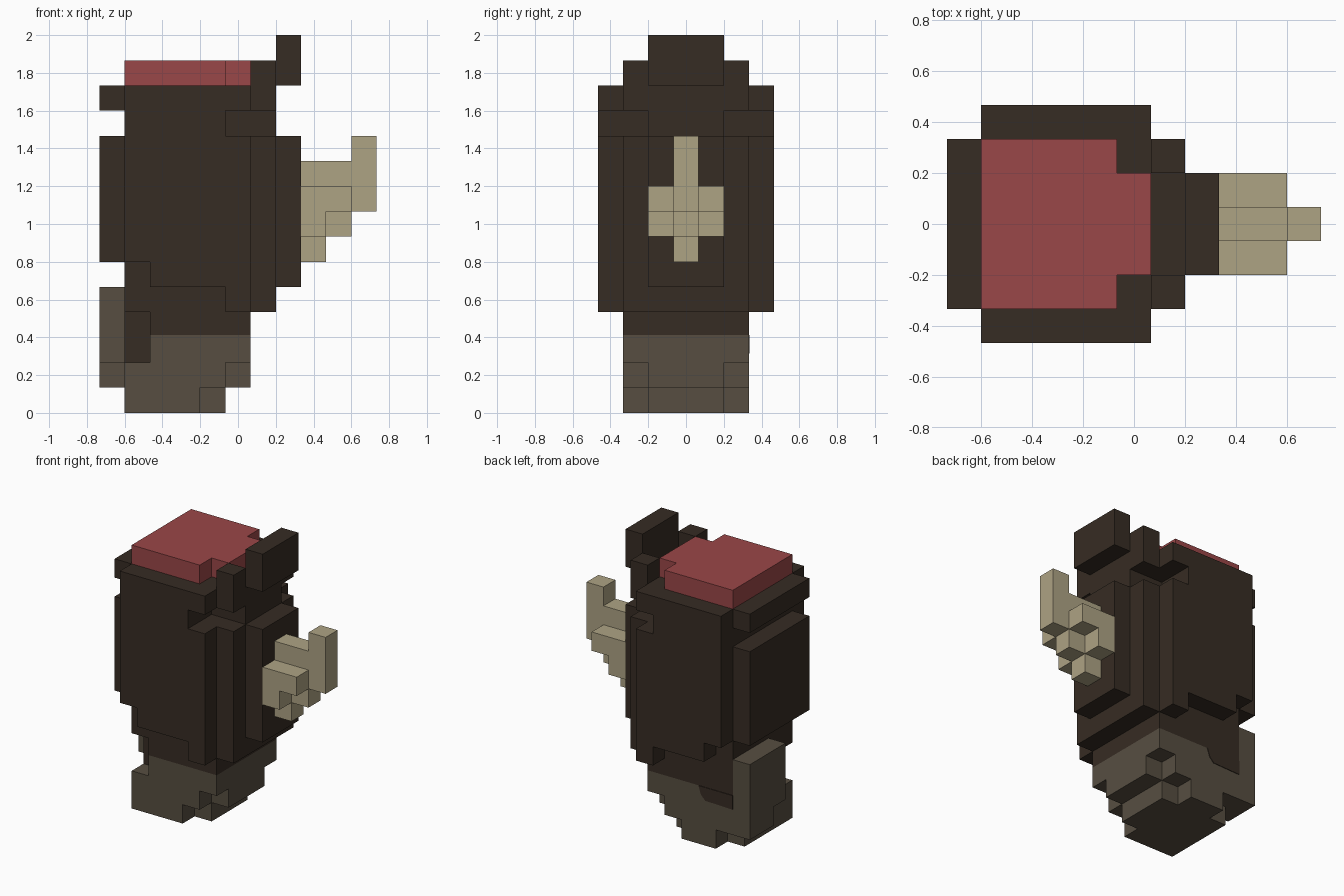
import bpy, bmesh
from itertools import product

if "Cube" in bpy.data.objects:
    bpy.data.objects.remove(bpy.data.objects["Cube"], do_unlink=True)

U = 2 / 15  # block size


def material(name, rgb):
    m = bpy.data.materials.new(name)
    m.use_nodes = True
    m.diffuse_color = (*rgb, 1)
    m.node_tree.nodes["Principled BSDF"].inputs["Base Color"].default_value = (*rgb, 1)
    return m


BROWN = material("dark brown", (0.037, 0.025, 0.017))
GREY = material("grey brown", (0.095, 0.076, 0.053))
RED = material("muted red", (0.323, 0.063, 0.065))
TAN = material("tan", (0.423, 0.366, 0.231))


def place(x, y, z):
    """Block units to world; the colour seam at level 3 sits slightly higher."""
    return ((x - 5.5) * U, (y - 3.5) * U, (3.1 if z == 3 else z) * U)


def blocks(*boxes):
    """Set of cells filled by boxes (x0, x1, y0, y1, z0, z1)."""
    return {c for x0, x1, y0, y1, z0, z1 in boxes
            for c in product(range(x0, x1), range(y0, y1), range(z0, z1))}


def both_sides(*boxes):
    """Boxes mirrored across the middle of the depth."""
    return blocks(*boxes, *[(a, b, 7 - d, 7 - c, e, f) for a, b, c, d, e, f in boxes])


def finish(name, bm, mat):
    bmesh.ops.recalc_face_normals(bm, faces=bm.faces)
    me = bpy.data.meshes.new(name)
    bm.to_mesh(me)
    bm.free()
    me.materials.append(mat)
    bpy.context.collection.objects.link(bpy.data.objects.new(name, me))


def shell(name, cells, mat):
    """Outer skin of a set of cells, with flat areas merged."""
    bm = bmesh.new()
    verts = {}
    for c in cells:
        for axis, side in product(range(3), (0, 1)):
            n = list(c)
            n[axis] += 2 * side - 1
            if tuple(n) in cells:
                continue
            ring = []
            for a, b in ((0, 0), (1, 0), (1, 1), (0, 1)):
                p = list(c)
                p[axis] += side
                p[(axis + 1) % 3] += a
                p[(axis + 2) % 3] += b
                p = tuple(p)
                if p not in verts:
                    verts[p] = bm.verts.new(place(*p))
                ring.append(verts[p])
            if not side:
                ring.reverse()
            bm.faces.new(ring)
    bmesh.ops.dissolve_limit(bm, angle_limit=0.01, verts=bm.verts, edges=bm.edges)
    finish(name, bm, mat)


# Main body: core, stepped side layers, front column, back panels and top posts
body = blocks((1, 6, 1, 6, 3, 13), (6, 7, 1, 6, 4, 11), (6, 7, 2, 5, 11, 13),
              (7, 8, 2, 5, 5, 11), (0, 1, 1, 6, 6, 11), (0, 1, 1, 6, 12, 13),
              (1, 2, 2, 5, 2, 3))
body |= both_sides((1, 2, 0, 1, 6, 13), (2, 5, 0, 1, 5, 13),
                   (5, 6, 0, 1, 4, 13), (6, 7, 1, 2, 12, 14))
body -= both_sides((5, 7, 0, 2, 11, 12))   # notches under the brim
body -= blocks((1, 2, 1, 2, 2, 4))         # recess by the base
shell("body", body, BROWN)

# Upright crest at the top
shell("crest", blocks((7, 8, 2, 5, 13, 15)), BROWN)

# Red cap
shell("cap", blocks((1, 5, 1, 6, 13, 14), (5, 6, 2, 5, 13, 14)), RED)

# Stepped base
base = blocks((1, 5, 1, 6, 0, 1), (1, 6, 1, 6, 1, 3))
base -= both_sides((4, 5, 1, 2, 0, 1), (5, 6, 1, 2, 1, 2))
base -= blocks((1, 2, 5, 6, 0, 1), (1, 2, 1, 5, 2, 3))
shell("base", base, GREY)

# Rear support block, offset to one side
shell("rear_support", blocks((0, 1, 3, 6, 2, 5), (0, 1, 4, 6, 1, 2)), GREY)

# Tan horn, stepping outward and up
shell("horn", blocks((8, 9, 3, 4, 6, 10), (9, 10, 3, 4, 7, 10), (10, 11, 3, 4, 8, 11),
                     (8, 9, 2, 5, 7, 9), (9, 10, 2, 5, 8, 9)), TAN)

# Thin brown patch running down the side of the base
bm = bmesh.new()
outline = [(1, 2.35), (2.6, 2.4), (2.85, 2.65), (3, 3.1), (1, 3.1)]
face = bm.faces.new([bm.verts.new(place(x, 6, z)) for x, z in outline])
out = bmesh.ops.extrude_face_region(bm, geom=[face])["geom"]
bmesh.ops.translate(bm, vec=(0, 0.004, 0),
                    verts=[g for g in out if isinstance(g, bmesh.types.BMVert)])
finish("side_patch", bm, BROWN)
